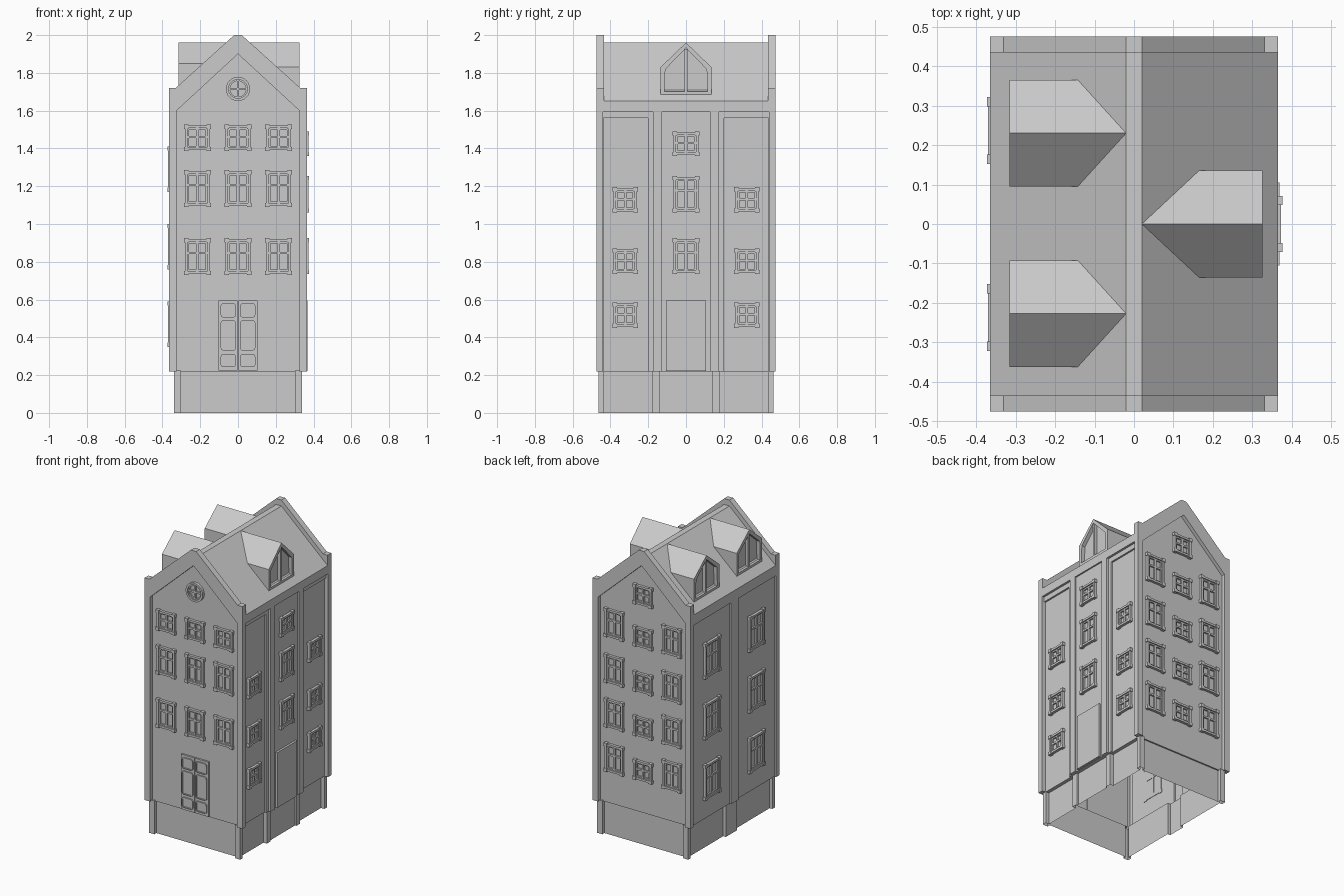
import bpy, bmesh, math
from mathutils import Matrix, Vector

if "Cube" in bpy.data.objects:
    bpy.data.objects.remove(bpy.data.objects["Cube"])

def finish(bm, name, mat=Matrix()):
    bmesh.ops.recalc_face_normals(bm, faces=bm.faces)
    bm.transform(mat)
    me = bpy.data.meshes.new(name)
    bm.to_mesh(me)
    bm.free()
    ob = bpy.data.objects.new(name, me)
    bpy.context.collection.objects.link(ob)
    return ob

def add_box(bm, x0, x1, y0, y1, z0, z1):
    m = Matrix.Translation(((x0+x1)/2, (y0+y1)/2, (z0+z1)/2)) @ Matrix.Diagonal((abs(x1-x0), abs(y1-y0), abs(z1-z0), 1))
    return bmesh.ops.create_cube(bm, size=1, matrix=m)["verts"]

def box(name, *b):
    bm = bmesh.new()
    add_box(bm, *b)
    return finish(bm, name)

def prism(name, pts, y0, y1):
    bm = bmesh.new()
    f = bm.faces.new([bm.verts.new((x, y0, z)) for x, z in pts])
    g = bmesh.ops.extrude_face_region(bm, geom=[f])["geom"]
    bmesh.ops.translate(bm, vec=(0, y1-y0, 0), verts=[v for v in g if isinstance(v, bmesh.types.BMVert)])
    return finish(bm, name)

def boolean(ob, other, op='DIFFERENCE'):
    m = ob.modifiers.new("bool", 'BOOLEAN')
    m.operation, m.solver, m.object = op, 'EXACT', other
    bpy.context.view_layer.objects.active = ob
    bpy.ops.object.modifier_apply(modifier=m.name)
    bpy.data.objects.remove(other)

def mirrored(pts):
    return pts + [(-x, z) for x, z in reversed(pts)]

# Main body with gabled ends
body = prism("house_shell", mirrored([(.365, .22), (.365, 1.72), (.33, 1.72), (.02, 2.0)]), -.475, .475)
# Sink the roof between the end parapets
boolean(body, prism("cut_roof", mirrored([(.02, 1.96), (.465, 1.56), (.465, 2.2)]), -.435, .435))
# Recessed gable walls, front and back
gable = [(.325, .1), (.325, 1.6), (0, 1.9), (-.325, 1.6), (-.325, .1)]
boolean(body, prism("cut_front", gable, -.6, -.45))
boolean(body, prism("cut_back", gable, .45, .6))
# Recessed side bays
boolean(body, box("cut_mid", .355, .5, -.127, .127, .1, 1.593))
for s in (-1, 1):
    boolean(body, box("cut_bay", .35, .5, s*.175, s*.44, .1, 1.593))
    boolean(body, box("cut_bay_inner", .338, .5, s*.2, s*.438, .1, 1.56))
    boolean(body, box("cut_left", -.5, -.352, s*.04, s*.44, .1, 1.58))

# Plinth with posts
plinth = box("plinth", -.34, .34, -.462, .462, 0, .225)
boolean(plinth, box("cut", .33, .5, -.137, .137, -.1, .4))
for s in (-1, 1):
    boolean(plinth, box("cut", -.302, .302, s*.44, s*.6, -.1, .4))
    boolean(plinth, box("cut", .315, .5, s*.178, s*.435, -.1, .4))
    boolean(plinth, box("cut", -.5, -.32, s*.06, s*.435, -.1, .4))
boolean(body, plinth, 'UNION')

# Open underside
bm = bmesh.new()
bm.from_mesh(body.data)
bmesh.ops.delete(bm, geom=[f for f in bm.faces if abs(f.calc_center_median().z) < .001], context='FACES')
bm.to_mesh(body.data)
bm.free()

# Wall frames: local x runs along the wall, local -y points outward
def wall(deg, dist):
    return Matrix.Rotation(math.radians(deg), 4, 'Z') @ Matrix.Translation((0, -dist, 0))

FRONT, BACK = wall(0, .45), wall(180, .45)
RIGHT_MID, RIGHT_BAY, LEFT = wall(90, .355), wall(90, .338), wall(-90, .352)

def window(name, mat, u, z0, z1, w=.143):
    bm = bmesh.new()
    h, e, t = w/2, .005, .018
    a, b = z0+e, z1-e
    i = h-e-.014
    for s in (-1, 1):
        add_box(bm, s*i, s*(h-e), .003, -t, a, b)
        add_box(bm, s*(i-.009), s*i, .003, -.01, a, b)
        for p, q in ((z0, z0+.022), (z1-.022, z1)):
            add_box(bm, s*(h-.024), s*h, .003, -t-.003, p, q)
    for p, q, r in ((a, a+.014, 1), (b, b-.014, -1)):
        add_box(bm, -i, i, .003, -t, p, q)
        add_box(bm, -i, i, .003, -.01, q, q+r*.009)
    add_box(bm, -.007, .007, .003, -.011, a, b)
    zt = z0+(z1-z0)*(.53 if z1-z0 < .16 else .6)
    add_box(bm, -i, i, .003, -.011, zt-.006, zt+.006)
    finish(bm, name, mat @ Matrix.Translation((u, 0, 0)))

# Windows on all four walls
for u in (-.215, 0, .215):
    for a, b in ((1.386, 1.526), (1.09, 1.285), (.73, .925)):
        window("front_window", FRONT, u, a, b)
for a, b in ((1.36, 1.49), (1.06, 1.255), (.735, .925)):
    window("side_window", RIGHT_MID, 0, a, b)
for s in (-1, 1):
    for z in (1.06, .735, .45):
        window("bay_window", RIGHT_BAY, s*.322, z, z+.135, .135)
    for z in (1.17, .76, .35):
        window("left_window", LEFT, s*.237, z, z+.24, .17)
    for z in (1.44, 1.13, .83, .53):
        window("back_window", BACK, s*.215, z-.097, z+.097)
for z in (1.69, 1.405, 1.10, .80, .505):
    window("back_centre_window", BACK, 0, z-.068, z+.068)

# Round gable window
def add_ring(bm, r0, r1, d, z, n=24):
    loops = []
    for r, y in ((r0, 0), (r0, -d), (r1, -d), (r1, 0)):
        loops.append([bm.verts.new((r*math.cos(k*math.tau/n), y, z+r*math.sin(k*math.tau/n))) for k in range(n)])
    for p, q in zip(loops, loops[1:]):
        for k in range(n):
            j = (k+1) % n
            bm.faces.new((p[k], p[j], q[j], q[k]))

bm = bmesh.new()
add_ring(bm, .064, .05, .018, 1.715)
add_ring(bm, .05, .042, .01, 1.715)
add_box(bm, -.006, .006, .003, -.011, 1.67, 1.76)
add_box(bm, -.045, .045, .003, -.011, 1.709, 1.721)
finish(bm, "round_window", FRONT)

# Front double door with rounded raised panels
bm = bmesh.new()
for s in (-1, 1):
    add_box(bm, s*.002, s*.102, .003, -.012, .225, .595)
    for a, b in ((.505, .58), (.33, .49), (.242, .312)):
        vs = add_box(bm, s*.01, s*.092, -.010, -.020, a, b)
        es = {e for v in vs for e in v.link_edges if abs((e.verts[0].co-e.verts[1].co).y) > .005}
        bmesh.ops.bevel(bm, geom=list(es), offset=.015, segments=3, profile=.5, affect='EDGES')
bm.normal_update()
fronts = [f for f in bm.faces if abs(f.normal.y) > .9 and abs(f.calc_center_median().y+.020) < .001]
bmesh.ops.inset_individual(bm, faces=fronts, thickness=.007)
inner = bmesh.ops.extrude_discrete_faces(bm, faces=fronts)["faces"]
bmesh.ops.translate(bm, vec=(0, .006, 0), verts=list({v for f in inner for v in f.verts}))
finish(bm, "front_door", FRONT)

# Side door slab
bm = bmesh.new()
add_box(bm, -.105, .105, .003, -.014, .222, .595)
finish(bm, "side_door", RIGHT_MID)

# Dormers with recessed gable windows
def dormer(s, yc, xf, eave):
    bm = bmesh.new()
    xe, base = .02+(1.96-eave)/.9, 1.96-(xf-.02)*.9-.004
    V = lambda x, y, z: bm.verts.new((s*x, yc+y, z))
    bl, br = V(xf, -.135, base), V(xf, .135, base)
    tl, tr, pk = V(xf, -.135, eave), V(xf, .135, eave), V(xf, 0, 1.96)
    el, er, ridge = V(xe, -.135, eave), V(xe, .135, eave), V(.02, 0, 1.96)
    front = bm.faces.new((bl, br, tr, pk, tl))
    for f in ((bl, tl, el), (br, er, tr), (tl, pk, ridge, el), (tr, er, ridge, pk)):
        bm.faces.new(f)
    bmesh.ops.recalc_face_normals(bm, faces=bm.faces)
    bmesh.ops.inset_individual(bm, faces=[front], thickness=.028)
    pane = bmesh.ops.extrude_discrete_faces(bm, faces=[front])["faces"][0]
    bmesh.ops.translate(bm, vec=(-s*.025, 0, 0), verts=pane.verts)
    # Mullion
    add_box(bm, s*(xf-.03), s*(xf-.004), yc-.007, yc+.007, base+.02, 1.925)
    finish(bm, "dormer")

dormer(1, 0, .325, 1.83)
dormer(-1, .23, .315, 1.85)
dormer(-1, -.227, .315, 1.85)
